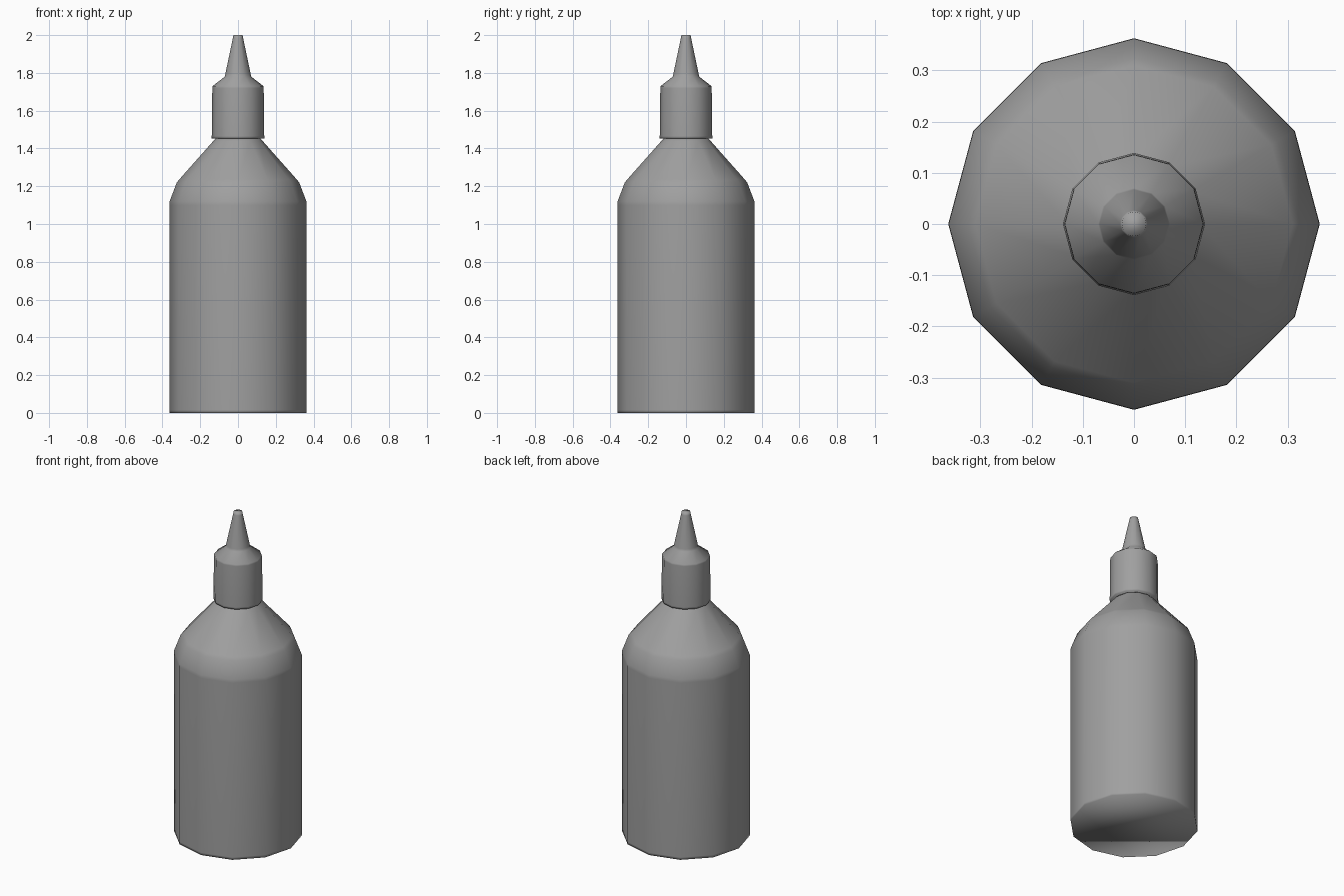
import bpy
import bmesh
from math import cos, sin, tau

SIDES = 12

cube = bpy.data.objects.get("Cube")
if cube:
    bpy.data.objects.remove(cube)

# One plain grey plastic
GREY = (0.35, 0.35, 0.35, 1)
plastic = bpy.data.materials.new("grey_plastic")
plastic.use_nodes = True
plastic.diffuse_color = GREY
plastic.node_tree.nodes["Principled BSDF"].inputs["Base Color"].default_value = GREY


def lathe(name, profile):
    """Revolve (radius, height) points into a closed, smooth twelve-sided solid."""
    bm = bmesh.new()
    rings = [[bm.verts.new((r * cos(tau * i / SIDES), r * sin(tau * i / SIDES), z))
              for i in range(SIDES)] for r, z in profile]
    for low, high in zip(rings, rings[1:]):
        for i in range(SIDES):
            j = (i + 1) % SIDES
            bm.faces.new((low[i], low[j], high[j], high[i]))
    bm.faces.new(rings[0][::-1])
    bm.faces.new(rings[-1])
    for face in bm.faces:
        face.smooth = True
    mesh = bpy.data.meshes.new(name)
    bm.to_mesh(mesh)
    bm.free()
    mesh.materials.append(plastic)
    obj = bpy.data.objects.new(name, mesh)
    bpy.context.collection.objects.link(obj)
    return obj


# Bottle: straight wall, rounded shoulder, sloping up to the neck
lathe("bottle", [(0.363, 0), (0.363, 0.015), (0.363, 1.1), (0.362, 1.12),
                 (0.324, 1.22), (0.31, 1.237), (0.13, 1.44), (0.118, 1.453)])

# Cap: slightly tapered collar, bevelled top and pointed nozzle
lathe("nozzle_cap", [(0.139, 1.453), (0.139, 1.465), (0.136, 1.72), (0.135, 1.73),
                     (0.07, 1.78), (0.067, 1.795), (0.027, 1.985), (0.024, 2.0)])
